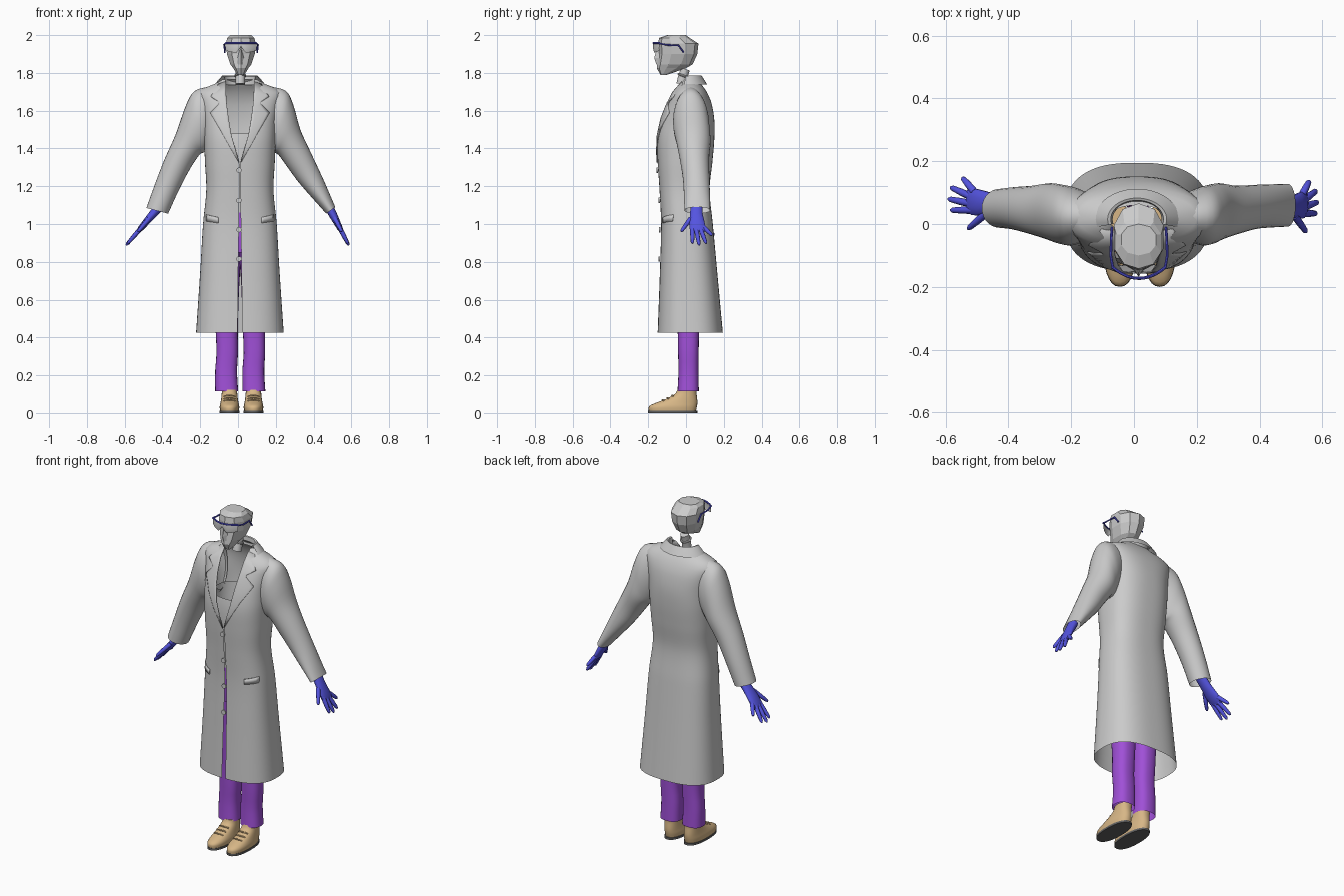
import bpy, bmesh, math
from mathutils import Vector

if "Cube" in bpy.data.objects:
    bpy.data.objects.remove(bpy.data.objects["Cube"])


def material(name, rgb):
    m = bpy.data.materials.new(name)
    m.diffuse_color = (*rgb, 1)
    m.use_nodes = True
    m.node_tree.nodes["Principled BSDF"].inputs["Base Color"].default_value = m.diffuse_color
    return m


PURPLE = material("purple", (0.35, 0.08, 0.68))
BLUE = material("blue", (0.09, 0.09, 0.75))
TAN = material("tan", (0.68, 0.47, 0.24))
DARK = material("dark", (0.12, 0.12, 0.12))
CX = 0.01


def interp(keys, t):
    """Smooth interpolation of key rows; the first column is the parameter."""
    t = min(max(t, keys[0][0]), keys[-1][0])
    i = max(k for k in range(len(keys) - 1) if keys[k][0] <= t)
    a, b = keys[i], keys[i + 1]
    p, q = keys[max(i - 1, 0)], keys[min(i + 2, len(keys) - 1)]
    d = b[0] - a[0]
    s = (t - a[0]) / d
    out = []
    for c in range(1, len(a)):
        ma = (b[c] - p[c]) / (b[0] - p[0]) * d
        mb = (q[c] - a[c]) / (q[0] - a[0]) * d
        out.append((2*s**3 - 3*s*s + 1)*a[c] + (s**3 - 2*s*s + s)*ma
                   + (3*s*s - 2*s**3)*b[c] + (s**3 - s*s)*mb)
    return out


def samples(keys, n):
    lo, hi = keys[0][0], keys[-1][0]
    return [lo + (hi - lo) * i / n for i in range(n + 1)]


def add_loft(bm, rings, closed=True, caps=True):
    vs = [[bm.verts.new(p) for p in r] for r in rings]
    n = len(vs[0])
    for a, b in zip(vs, vs[1:]):
        for j in range(n if closed else n - 1):
            k = (j + 1) % n
            bm.faces.new((a[j], a[k], b[k], b[j]))
    if closed and caps:
        bm.faces.new(vs[0])
        bm.faces.new(vs[-1])


def finish(name, bm, mat=None, angle=40):
    bmesh.ops.recalc_face_normals(bm, faces=bm.faces)
    me = bpy.data.meshes.new(name)
    bm.to_mesh(me)
    bm.free()
    ob = bpy.data.objects.new(name, me)
    bpy.context.collection.objects.link(ob)
    if mat:
        me.materials.append(mat)
    if angle:
        bpy.ops.object.select_all(action='DESELECT')
        ob.select_set(True)
        bpy.context.view_layer.objects.active = ob
        bpy.ops.object.shade_smooth_by_angle(angle=math.radians(angle))
    return ob


def loft(name, rings, mat=None, closed=True, caps=True, angle=40):
    bm = bmesh.new()
    add_loft(bm, rings, closed, caps)
    return finish(name, bm, mat, angle)


def tube_rings(pts, radii, n=10):
    pts = [Vector(p) for p in pts]
    rings = []
    for i, p in enumerate(pts):
        d = (pts[min(i + 1, len(pts) - 1)] - pts[max(i - 1, 0)]).normalized()
        u = d.cross(Vector((0.31, 0.2, 0.93)) if abs(d.z) < 0.8 else Vector((0, 1, 0))).normalized()
        v = d.cross(u)
        rings.append([p + radii[i] * (u * math.cos(2*math.pi*j/n) + v * math.sin(2*math.pi*j/n))
                      for j in range(n)])
    return rings


def oval(cx, z, w, yf, yb, p=2.0, n=24, gap=0.0):
    """Rounded section; gap > 0 leaves it open at the front by that half width."""
    t0 = math.asin(min(1, (gap / w) ** (p / 2))) if gap else 0
    m = n - 1 if gap else n
    y0 = (yf + yb) / 2
    pts = []
    for j in range(n):
        t = t0 + (2*math.pi - 2*t0) * j / m
        s, c = math.sin(t), math.cos(t)
        pts.append((cx + w * math.copysign(abs(s) ** (2/p), s),
                    y0 - (yb - yf) / 2 * math.copysign(abs(c) ** (2/p), c), z))
    return pts


# Coat body: z, half width, front y, back y, squareness, half opening
coat = [(.425, .232, -.15, .195, 2.6, .012), (.75, .21, -.138, .165, 2.6, .009),
        (1.0, .195, -.132, .142, 2.6, .005), (1.18, .178, -.14, .125, 2.6, .003),
        (1.33, .185, -.15, .14, 2.6, .004), (1.45, .19, -.152, .15, 2.6, .045),
        (1.55, .195, -.135, .15, 2.5, .06), (1.64, .21, -.10, .135, 2.5, .075),
        (1.69, .222, -.075, .115, 2.4, .08), (1.715, .2, -.058, .1, 2.3, .08),
        (1.74, .135, -.04, .08, 2.2, .078), (1.765, .092, -.025, .06, 2, .075)]
rings = []
for z in samples(coat, 60):
    w, yf, yb, p, g = interp(coat, z)
    rings.append(oval(CX, z, w, yf, yb, p, 64, max(g, .003)))
loft("coat_body", rings, closed=False, angle=60)


def coat_front(x, z, off=.006):
    w, yf, yb, p, g = interp(coat, z)
    r = min(abs((x - CX) / w), 1)
    return (x, (yf + yb)/2 - (yb - yf)/2 * (1 - r ** p) ** (1/p) - off, z)


def patch(name, left, right, side, off=.006, n=6):
    """Cloth patch lying on the coat front between two edges."""
    rows = [[coat_front(CX + side * (a[0] + (b[0]-a[0])*i/n), a[1] + (b[1]-a[1])*i/n, off)
             for i in range(n + 1)] for a, b in zip(left, right)]
    ob = loft(name, rows, closed=False)
    m = ob.modifiers.new("thickness", 'SOLIDIFY')
    m.thickness = .005
    return ob


# Lapels with notch, and pocket flaps
inner = [(.002, 1.325), (.022, 1.39), (.045, 1.47), (.06, 1.56), (.068, 1.62), (.07, 1.64), (.074, 1.70), (.075, 1.755)]
outer = [(.006, 1.325), (.06, 1.42), (.105, 1.50), (.158, 1.59), (.112, 1.635), (.112, 1.648), (.155, 1.675), (.115, 1.742)]
for side, tag in ((-1, "right"), (1, "left")):
    patch("lapel_" + tag, inner, outer, side)
    patch("pocket_flap_" + tag, [(.115, 1.005), (.115, 1.035)], [(.18, 1.015), (.18, 1.05)], side)

# Folded collar round the back of the neck
rows = []
for r, z in ((.078, 1.735), (.084, 1.782), (.094, 1.785), (.112, 1.765), (.135, 1.738)):
    rows.append([(CX + r * math.sin(t), .015 - r * .72 * math.cos(t), z - .012 * max(0, math.cos(t)))
                 for t in [math.radians(75 + 210 * i / 28) for i in range(29)]])
loft("collar", rows, closed=False, angle=60)

# Buttons
for i, z in enumerate((1.285, 1.125, .97, .815)):
    y = coat_front(.005, z)[1]
    bpy.ops.mesh.primitive_cylinder_add(vertices=16, radius=.014, depth=.008,
                                        location=(.005, y, z), rotation=(math.pi/2, 0, 0))
    bpy.context.object.name = f"button_{i + 1}"

# Sleeves: step, outer x z, inner x z, centre y, half depth
sleeves = {
    "right": [(0, -.14, 1.73, -.13, 1.45, .025, .07), (1, -.228, 1.705, -.155, 1.41, .025, .092),
              (2, -.275, 1.63, -.18, 1.38, .03, .095), (3, -.33, 1.475, -.205, 1.365, .04, .09),
              (4, -.39, 1.34, -.255, 1.29, .045, .077), (5, -.44, 1.21, -.315, 1.175, .05, .068),
              (6, -.485, 1.085, -.37, 1.055, .05, .062)],
    "left": [(0, .16, 1.73, .15, 1.45, .025, .07), (1, .252, 1.705, .17, 1.41, .025, .092),
             (2, .293, 1.63, .19, 1.38, .03, .095), (3, .33, 1.5, .215, 1.365, .04, .09),
             (4, .38, 1.39, .27, 1.29, .045, .077), (5, .45, 1.24, .33, 1.21, .055, .07),
             (6, .515, 1.09, .467, 1.055, .06, .068)]}
for tag, keys in sleeves.items():
    rings = []
    for t in samples(keys, 24):
        xo, zo, xi, zi, yc, h = interp(keys, t)
        rings.append([((xo+xi)/2 + (xo-xi)/2 * math.cos(a), yc + h * math.sin(a), (zo+zi)/2 + (zo-zi)/2 * math.cos(a))
                      for a in [2*math.pi*j/28 for j in range(28)]])
    loft("sleeve_" + tag, rings, caps=False, angle=60)

# Gloved hands: flat palm and five spread fingers
for tag, x0, dx, y0 in (("right", -.435, -.155, .01), ("left", .492, .093, 0)):
    def axis(y, z):
        return (x0 + dx * (1.07 - z) / .18, y + y0, z)
    bm = bmesh.new()
    palm = []
    for z, yc, h, th in ((1.10, .055, .032, .024), (1.05, .055, .034, .022), (1.01, .057, .042, .018),
                         (.975, .062, .044, .015), (.96, .064, .036, .008)):
        c = Vector(axis(yc, z))
        nrm = Vector((.18, 0, dx)).normalized()
        palm.append([c + Vector((0, h * math.sin(a), 0)) + nrm * th * math.cos(a)
                     for a in [2*math.pi*j/14 for j in range(14)]])
    add_loft(bm, palm)
    for ya, za, yb, zb in ((.025, 1.03, -.026, .96), (.034, .98, .034, .897), (.054, .975, .07, .888),
                           (.076, .975, .107, .897), (.092, .985, .138, .94)):
        pts = [axis(ya + (yb-ya)*s, za + (zb-za)*s) for s in (0, .5, .9, 1)]
        add_loft(bm, tube_rings(pts, (.0125, .0115, .009, .004), 8))
    finish("glove_" + tag, bm, BLUE, 50)

# Trousers: two legs and hips
for tag, c in (("right", -.06), ("left", .084)):
    legs = [(.115, c, .061, -.045, .068), (.22, c - .003, .058, -.04, .066), (.32, c + .003, .057, -.042, .067),
            (.45, c, .059, -.045, .07), (.7, c, .068, -.065, .08), (.9, c + (CX - c) * .12, .075, -.085, .095)]
    rings = []
    for z in samples(legs, 20):
        x, w, yf, yb = interp(legs, z)
        rings.append(oval(x, z, w, yf, yb, 2.5))
    loft("trouser_leg_" + tag, rings, PURPLE, caps=False)
loft("trouser_hips", [oval(CX, z, w, f, b, 2.4, 32) for z, w, f, b in
     ((.85, .142, -.085, .1), (.95, .145, -.095, .105), (1.06, .14, -.095, .1))], PURPLE, caps=False)

# Shirt inside the coat
loft("shirt", [oval(CX, z, w, f, b, 2.4, 32) for z, w, f, b in
     ((1.06, .14, -.1, .1), (1.25, .145, -.115, .11), (1.4, .155, -.13, .12), (1.48, .155, -.115, .125))], caps=False)

# Shoes with soles and laces
for tag, c in (("right", -.045), ("left", .082)):
    shoe = [(.01, .050, -.197, .052), (.035, .052, -.196, .058), (.05, .049, -.17, .06), (.065, .046, -.13, .06),
            (.085, .043, -.085, .058), (.105, .041, -.055, .056), (.125, .041, -.045, .058)]
    rings = []
    for z in samples(shoe, 14):
        w, yf, yb = interp(shoe, z)
        rings.append(oval(c, z, w, yf, yb, 2.3, 28))
    loft("shoe_" + tag, rings, TAN)
    loft("sole_" + tag, [oval(c, z, .053, -.2, .06, 2.3, 28) for z in (0, .012)], DARK)
    bm = bmesh.new()
    for y, z in ((-.125, .07), (-.10, .081), (-.075, .094)):
        pts = [(c + d, y + .25 * abs(d), z - 6 * d * d) for d in (-.03, -.015, 0, .015, .03)]
        add_loft(bm, tube_rings(pts, [.004] * 5, 6))
    finish("laces_" + tag, bm, TAN)

# Faceted head and short neck
head = [(1.79, .02, -.135, -.10), (1.825, .042, -.155, .0), (1.845, .058, -.152, .035), (1.9, .077, -.145, .06),
        (1.955, .083, -.148, .066), (1.985, .075, -.142, .02), (2.0, .058, -.10, .0)]
loft("head", [oval(.015, z, w, f, b, 2.2, 10) for z, w, f, b in head], angle=0)
loft("nose", [[(.015 - w, -.135, z), (.015, y, z), (.015 + w, -.135, z)]
              for z, w, y in ((1.845, .026, -.157), (1.88, .02, -.168), (1.925, .008, -.155))], angle=0)
loft("neck", tube_rings([(.012, -.025, 1.74), (.012, -.018, 1.775), (.012, -.003, 1.82)], (.026, .025, .024), 12))
bpy.ops.mesh.primitive_torus_add(location=(.012, -.015, 1.785), major_radius=.026, minor_radius=.006,
                                 major_segments=20, minor_segments=8, rotation=(-.35, 0, 0))
bpy.context.object.name = "neck_band"

# Safety glasses: wrapped lens, brow bar and temples
xs = [-.082 + .164 * i / 20 for i in range(21)]


def lens_y(x):
    return -.172 + 5 * x * x


loft("lens", [[(.016 + x, lens_y(x), 1.958) for x in xs],
              [(.016 + x, lens_y(x) - .004, 1.93 + .012 * max(0, 1 - abs(x)/.02)) for x in xs],
              [(.016 + x, lens_y(x), 1.905 + .033 * max(0, 1 - abs(x)/.025) + 2 * x * x) for x in xs]],
     closed=False)
loft("brow_bar", tube_rings([(.016 + x, lens_y(x) - .001, 1.958) for x in xs], [.005] * 21, 8), BLUE)
for s, tag in ((-1, "right"), (1, "left")):
    loft("temple_" + tag, tube_rings([(.016 + s*.083, -.142, 1.956), (.016 + s*.09, -.1, 1.948),
         (.016 + s*.088, -.04, 1.946), (.016 + s*.086, -.012, 1.908)], [.0045] * 4, 8), BLUE)
